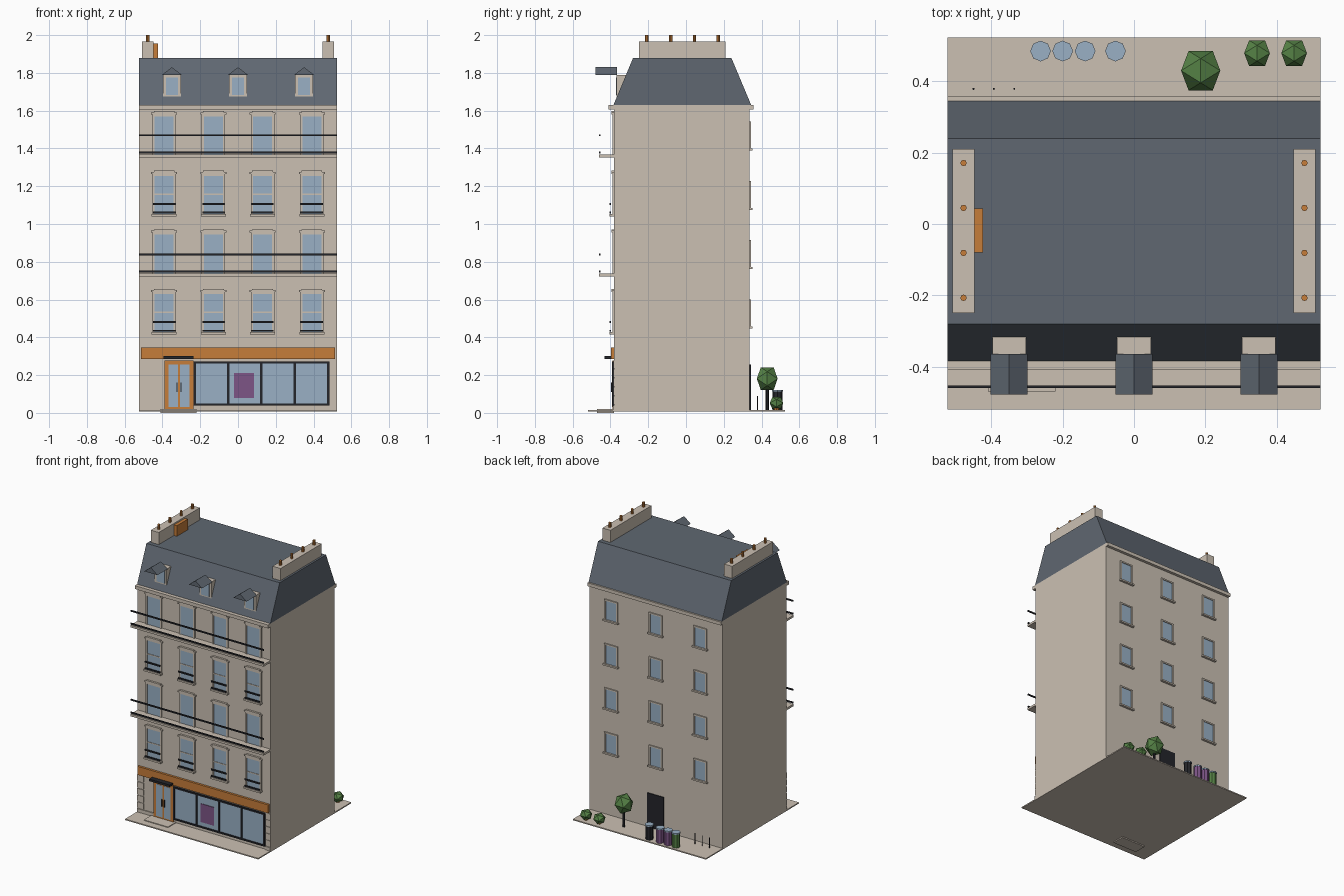
import bpy, bmesh
from mathutils import Vector

cube = bpy.data.objects.get("Cube")
if cube:
    bpy.data.objects.remove(cube)


def material(name, color):
    m = bpy.data.materials.new(name)
    m.use_nodes = True
    m.diffuse_color = (*color, 1)
    m.node_tree.nodes["Principled BSDF"].inputs["Base Color"].default_value = (*color, 1)
    return m


STONE = material("cream stone", (0.60, 0.53, 0.45))
SLATE = material("slate", (0.115, 0.137, 0.166))
GLASS = material("pale blue glass", (0.32, 0.435, 0.56))
ORANGE = material("orange", (0.565, 0.205, 0.042))
BLACK = material("near black metal", (0.017, 0.018, 0.023))
PURPLE = material("purple", (0.205, 0.09, 0.24))
GREEN = material("leaf green", (0.09, 0.22, 0.06))


def finish(name, bm, mat):
    bmesh.ops.recalc_face_normals(bm, faces=bm.faces)
    me = bpy.data.meshes.new(name)
    bm.to_mesh(me)
    bm.free()
    me.materials.append(mat)
    ob = bpy.data.objects.new(name, me)
    bpy.context.collection.objects.link(ob)
    return ob


def box(name, mat, xs, ys, zs):
    bm = bmesh.new()
    bmesh.ops.create_cube(bm, size=1)
    for v in bm.verts:
        v.co = [r[0] + (c + 0.5) * (r[1] - r[0]) for c, r in zip(v.co, (xs, ys, zs))]
    return finish(name, bm, mat)


def tube(name, mat, x, y, zs, r, sides=8, r_top=None):
    bm = bmesh.new()
    bmesh.ops.create_cone(bm, cap_ends=True, segments=sides, radius1=r,
                          radius2=r if r_top is None else r_top, depth=zs[1] - zs[0])
    bmesh.ops.translate(bm, verts=bm.verts, vec=(x, y, sum(zs) / 2))
    return finish(name, bm, mat)


def prism(name, mat, profile, span, axis):
    """Extrude a 2D profile along x (profile is y,z) or y (profile is x,z)."""
    bm = bmesh.new()
    place = (lambda a, b, s: (s, a, b)) if axis == "x" else (lambda a, b, s: (a, s, b))
    ends = [[bm.verts.new(place(a, b, s)) for a, b in profile] for s in span]
    for e in ends:
        bm.faces.new(e)
    n = len(profile)
    for i in range(n):
        j = (i + 1) % n
        bm.faces.new((ends[0][i], ends[0][j], ends[1][j], ends[1][i]))
    return finish(name, bm, mat)


def foliage(name, x, y, z, half, half_z):
    """Edge-up icosahedron crown."""
    g = 0.618
    bm = bmesh.new()
    for a in (-1, 1):
        for b in (-g, g):
            for co in ((0, b, a), (b, a, 0), (a, 0, b)):
                bm.verts.new(Vector((x + co[0] * half, y + co[1] * half, z + co[2] * half_z)))
    bmesh.ops.convex_hull(bm, input=bm.verts)
    return finish(name, bm, GREEN)


def mid(c, width):
    return (c - width / 2, c + width / 2)


W, FRONT, BACK = 0.523, -0.38, 0.337
GROUND = 0.016

# Ground, walls, cornice and roof
box("pavement", STONE, (-W, W), (-0.52, W), (0.008, GROUND))
box("door_step", STONE, (-0.41, -0.22), (-0.47, FRONT), (0, 0.021))
box("building_walls", STONE, (-W, W), (FRONT, BACK), (GROUND, 1.61))
box("cornice", STONE, (-W, W), (-0.41, 0.357), (1.606, 1.63))
prism("mansard_roof", SLATE, [(-0.384, 1.63), (0.345, 1.63), (0.24, 1.88), (-0.28, 1.88)],
      (-W, W), "x")

# Chimney stacks with pots
for side in (-1, 1):
    box("chimney_stack", STONE, mid(side * 0.478, 0.062), (-0.25, 0.21), (1.84, 1.966))
    for i in range(4):
        tube("chimney_pot", ORANGE, side * 0.478, -0.207 + i * 0.126, (1.966, 2.0), 0.009)
box("roof_vent", ORANGE, (-0.447, -0.424), (-0.08, 0.043), (1.88, 1.955))

# Dormers
for x in (-0.35, 0, 0.35):
    box("dormer_box", STONE, mid(x, 0.094), (-0.367, -0.315), (1.675, 1.79))
    box("dormer_glass", GLASS, mid(x, 0.064), (-0.37, -0.365), (1.683, 1.775))
    prism("dormer_roof", SLATE, [(x - 0.052, 1.79), (x + 0.052, 1.79), (x, 1.83)],
          (-0.478, -0.364), "y")


def surround(name, x, width, zs, y, out):
    """Thin stone jambs and head around a pane."""
    ys = sorted((y, out))
    for s in (-1, 1):
        box(name + "_jamb", STONE, mid(x + s * (width / 2 + 0.006), 0.012), ys, zs)
    box(name + "_head", STONE, mid(x, width + 0.024), ys, (zs[1], zs[1] + 0.01))


# Front windows: two sill floors alternating with two balcony floors
FLOORS = ((0.415, 0.63, False), (0.737, 0.945, True), (1.04, 1.255, False), (1.368, 1.57, True))
for z0, z1, balcony in FLOORS:
    for x in (-0.391, -0.13, 0.13, 0.391):
        box("front_glass", GLASS, mid(x, 0.1), (-0.385, FRONT), (z0, z1))
        surround("front_window", x, 0.1, (z0, z1), FRONT, -0.389)
        box("lintel", STONE, mid(x, 0.11), (-0.394, FRONT), (z1 + 0.01, z1 + 0.027))
        box("lintel_cap", STONE, mid(x, 0.137), (-0.394, FRONT), (z1 + 0.011, z1 + 0.02))
        if not balcony:
            box("transom", STONE, mid(x, 0.1), (-0.388, FRONT), mid(z0 + 0.118, 0.007))
            box("front_sill", STONE, mid(x, 0.132), (-0.405, FRONT), (z0, z0 + 0.012))
            for h in (0.02, 0.066):
                box("window_rail", BLACK, mid(x, 0.118), (-0.404, -0.397), mid(z0 + h, 0.01))
    if balcony:
        box("balcony_slab", STONE, (-W, W), (-0.46, FRONT), (z0 - 0.015, z0))
        for h in (0.011, 0.102):
            box("balcony_rail", BLACK, (-W, W), (-0.46, -0.453), mid(z0 + h, 0.01))

# Shopfront
box("shop_fascia", ORANGE, (-0.513, 0.513), (-0.396, FRONT), (0.285, 0.345))
box("shop_backing", BLACK, (-0.235, 0.482), (-0.384, FRONT), (0.038, 0.272))
pitch = 0.1765
for i in range(4):
    box("shop_glass", GLASS, mid(-0.141 + i * pitch, 0.166), (-0.387, FRONT), (0.05, 0.262))
for i in range(5):
    box("shop_mullion", BLACK, mid(-0.2293 + i * pitch, 0.013), (-0.392, FRONT), (0.038, 0.272))
for z in (0.044, 0.267):
    box("shop_frame_bar", BLACK, (-0.235, 0.482), (-0.392, FRONT), mid(z, 0.011))
box("shop_poster", PURPLE, (-0.022, 0.084), (-0.391, -0.386), (0.08, 0.21))

# Shop door with canopy
box("door_frame", ORANGE, (-0.39, -0.235), (-0.39, FRONT), (GROUND, 0.277))
for x in (-0.343, -0.281):
    box("door_glass", GLASS, mid(x, 0.05), (-0.392, FRONT), (0.03, 0.257))
for x in (-0.322, -0.302):
    box("door_handle", BLACK, mid(x, 0.005), (-0.398, -0.39), (0.11, 0.16))
box("door_canopy", BLACK, (-0.395, -0.235), (-0.432, FRONT), (0.285, 0.3))

# Corner stones and plinth beside the shop
for x0, x1 in ((-W, -0.392), (0.484, W)):
    box("plinth", STONE, (x0, x1), (-0.387, FRONT), (GROUND, 0.04))
for s in (-1, 1):
    for i in range(5):
        box("corner_stone", STONE, mid(s * 0.498, 0.05), (-0.384, FRONT),
            (0.046 + i * 0.048, 0.086 + i * 0.048))

# Rear windows and door
for x in (-0.35, 0, 0.35):
    for i in range(4):
        z = 0.458 + i * 0.314
        box("rear_glass", GLASS, mid(x, 0.08), (BACK, 0.34), (z, z + 0.132))
        surround("rear_window", x, 0.08, (z, z + 0.132), BACK, 0.345)
        box("rear_sill", STONE, mid(x, 0.116), (BACK, 0.353), (z - 0.011, z))
box("rear_door", BLACK, (-0.063, 0.067), (BACK, 0.343), (GROUND, 0.257))

# Courtyard: bins, posts, tree and potted shrubs
for x, mat in ((-0.052, BLACK), (-0.137, PURPLE), (-0.2, PURPLE), (-0.262, GREEN)):
    tube("bin_body", mat, x, 0.485, (GROUND, 0.112), 0.026)
    tube("bin_lid", GLASS, x, 0.485, (0.112, 0.121), 0.029)
for x in (-0.45, -0.393, -0.336):
    tube("post", BLACK, x, 0.379, (GROUND, 0.09), 0.003, 6)
tube("tree_trunk", BLACK, 0.187, 0.43, (GROUND, 0.14), 0.009, 6)
foliage("tree_crown", 0.187, 0.43, 0.181, 0.055, 0.06)
for x in (0.345, 0.449):
    tube("shrub_pot", ORANGE, x, 0.479, (GROUND, 0.035), 0.014, 8, 0.02)
    foliage("shrub", x, 0.479, 0.052, 0.036, 0.031)
